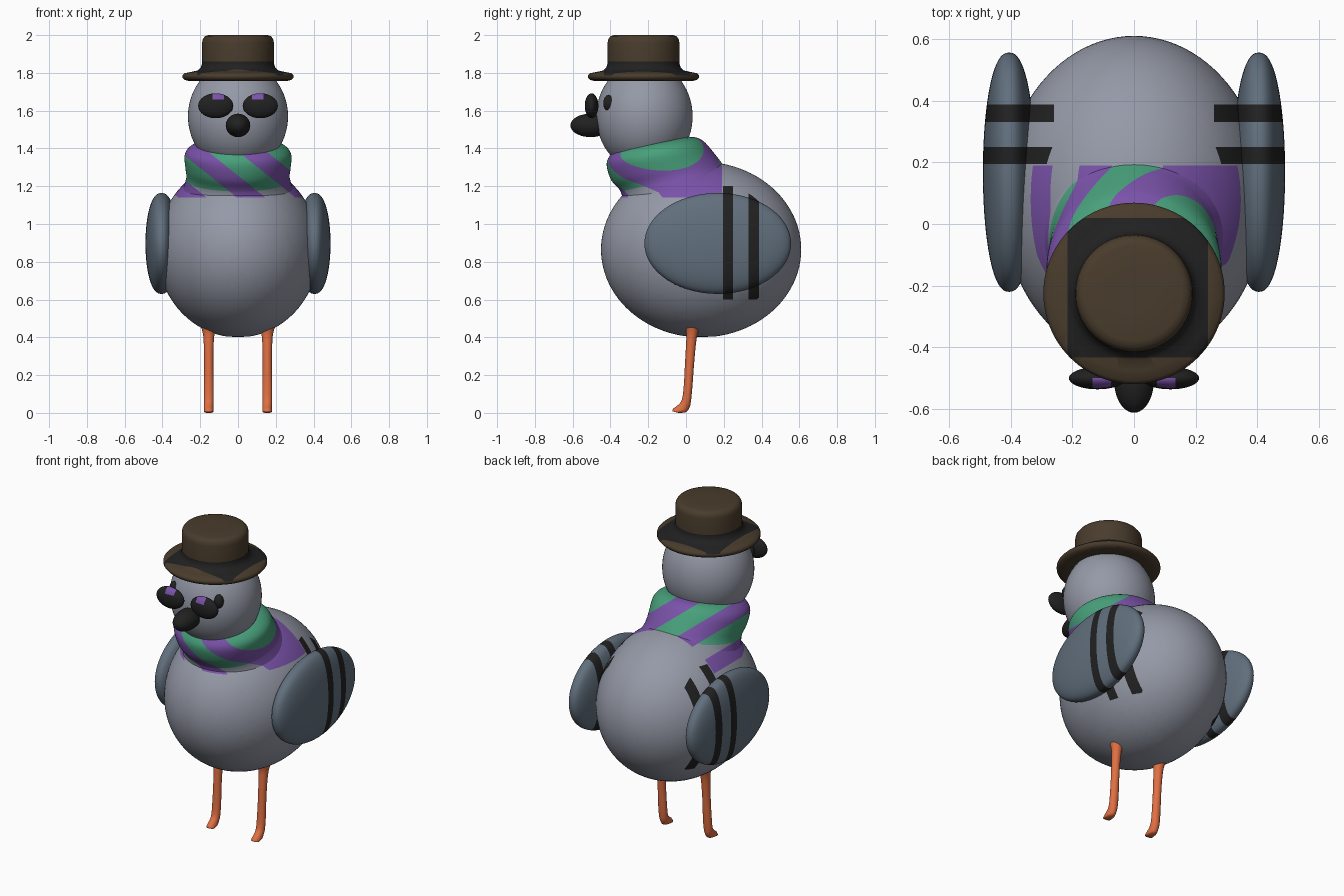
import bpy, bmesh, math
from mathutils import Vector

if "Cube" in bpy.data.objects:
    bpy.data.objects.remove(bpy.data.objects["Cube"])


def mat(name, r, g, b):
    m = bpy.data.materials.new(name)
    m.diffuse_color = (r, g, b, 1)
    m.use_nodes = True
    m.node_tree.nodes["Principled BSDF"].inputs["Base Color"].default_value = m.diffuse_color
    return m


grey = mat("plumage grey", .30, .32, .385)
slate = mat("wing slate", .12, .16, .205)
green = mat("neck green", .065, .35, .20)
purple = mat("neck purple", .195, .085, .40)
black = mat("black", .015, .015, .015)
brown = mat("hat brown", .066, .045, .025)
orange = mat("leg orange", .75, .16, .055)


def finish(name, bm, mats, cuts=(), rule=None):
    """Cut along planes (point, normal), colour faces by rule, smooth, link."""
    for co, no in cuts:
        bmesh.ops.bisect_plane(bm, geom=bm.verts[:] + bm.edges[:] + bm.faces[:],
                               dist=1e-5, plane_co=co, plane_no=no)
    bmesh.ops.recalc_face_normals(bm, faces=bm.faces[:])
    for f in bm.faces:
        f.smooth = True
        if rule:
            f.material_index = rule(f.calc_center_median())
    me = bpy.data.meshes.new(name)
    bm.to_mesh(me)
    bm.free()
    for m in mats:
        me.materials.append(m)
    ob = bpy.data.objects.new(name, me)
    bpy.context.collection.objects.link(ob)
    return ob


def ellipsoid(c, r, seg=64, power=1.0, floor=-9):
    bm = bmesh.new()
    bmesh.ops.create_uvsphere(bm, u_segments=seg, v_segments=seg // 2, radius=1)
    for v in bm.verts:
        x = math.copysign(abs(v.co.x) ** power, v.co.x)
        v.co = Vector((c[0] + x * r[0], c[1] + v.co.y * r[1],
                       max(floor, c[2] + v.co.z * r[2])))
    return bm


def loft(rings, cx=0, seg=64, steps=4):
    """Skin rings given as (front y, front z, back y, back z, half width)."""
    fine = []
    for i in range(len(rings) - 1):
        a, b = rings[max(i - 1, 0)], rings[i]
        c, d = rings[i + 1], rings[min(i + 2, len(rings) - 1)]
        for k in range(steps):
            t = k / steps
            fine.append([.5 * (2 * q + (s - p) * t + (2 * p - 5 * q + 4 * s - w) * t * t
                               + (3 * q - p - 3 * s + w) * t ** 3)
                         for p, q, s, w in zip(a, b, c, d)])
    fine.append(rings[-1])
    bm = bmesh.new()
    loops = []
    for yf, zf, yb, zb, rx in fine:
        loop = []
        for j in range(seg):
            a = 2 * math.pi * j / seg
            m = (1 - math.cos(a)) / 2
            loop.append(bm.verts.new((cx + rx * math.sin(a), yf + (yb - yf) * m,
                                      zf + (zb - zf) * m)))
        loops.append(loop)
    for p, q in zip(loops, loops[1:]):
        for j in range(seg):
            k = (j + 1) % seg
            bm.faces.new((p[j], p[k], q[k], q[j]))
    bm.faces.new(loops[0])
    bm.faces.new(loops[-1])
    return bm


# slanted neck stripes, shared by neck and body
SLANT = Vector((1, 0, 1.25))
stripe_cuts = [((s, 0, 0), SLANT) for k in range(-2, 3)
               for s in (1.42 + .31 * k, 1.57 + .31 * k)]
stripe_cuts += [((0, .19, 0), (0, 1, 0)), ((0, 0, 1.14), (0, 0, 1))]


def is_purple(p):
    return p.z > 1.14 and p.y < .19 and (p.dot(SLANT) - 1.42) % .31 < .15


# wing bars, shared by wings and body
BARS = ((.195, .25), (.33, .387))
bar_cuts = [((0, y, 0), (0, 1, 0)) for bar in BARS for y in bar]


def is_bar(p):
    return abs(p.x) > .26 and .6 < p.z < 1.2 and any(a < p.y < b for a, b in BARS)


# body
box_cuts = [((x, 0, 0), (1, 0, 0)) for x in (-.26, .26)]
box_cuts += [((0, 0, z), (0, 0, 1)) for z in (.6, 1.2)]
finish("body", ellipsoid((0, .08, .865), (.43, .53, .465), 96, floor=.403),
       [grey, purple, black], stripe_cuts + bar_cuts + box_cuts,
       lambda p: 2 if is_bar(p) else 1 if is_purple(p) else 0)

# neck
neck = loft([(-.33, 1.08, .32, 1.20, .31), (-.345, 1.17, .21, 1.30, .275),
             (-.395, 1.23, .165, 1.355, .278), (-.42, 1.31, .12, 1.41, .283),
             (-.405, 1.36, .09, 1.44, .262), (-.37, 1.395, .045, 1.46, .215),
             (-.30, 1.41, -.04, 1.46, .15)], seg=96)
finish("neck", neck, [grey, purple, green],
       stripe_cuts + [((0, -.36, 1.17), (0, -.21, 1))],
       lambda p: 1 if is_purple(p) else 2 if p.z > 1.17 + .21 * (p.y + .36) else 0)

# head and beak
finish("head", ellipsoid((0, -.22, 1.57), (.265, .255, .29)), [grey])
finish("beak", ellipsoid((0, -.505, 1.522), (.065, .107, .062), 40), [black])

# hat: lathe profile of (radius, height)
profile = [(.10, 1.765), (.20, 1.758), (.26, 1.757), (.283, 1.763), (.294, 1.775),
           (.294, 1.787), (.283, 1.798), (.25, 1.805), (.215, 1.812), (.197, 1.828),
           (.190, 1.85), (.190, 1.96), (.186, 1.98), (.174, 1.995), (.155, 2.0), (.06, 2.0)]
HY = -.225
hat_cuts = [((x, 0, 0), (1, 0, 0)) for x in (-.215, .24)]
hat_cuts += [((0, y, 0), (0, 1, 0)) for y in (-.433, .02)]
hat_cuts += [((0, 0, 1.86), (0, 0, 1))]
finish("hat", loft([(HY - r, z, HY + r, z, r) for r, z in profile], seg=96, steps=1),
       [brown, black], hat_cuts,
       lambda p: int(1.79 < p.z < 1.86 and -.215 < p.x < .24 and -.433 < p.y < .02))

for side, sx in (("right", 1), ("left", -1)):
    # wing
    finish(side + "_wing", ellipsoid((sx * .405, .168, .897), (.085, .388, .267), 72, .85),
           [slate, black], bar_cuts, lambda p: int(is_bar(p)))

    # spectacle lens with purple glint, and dark eye patch behind it
    finish(side + "_lens", ellipsoid((sx * .118, -.5, 1.626), (.093, .036, .066), 40),
           [black, purple],
           [((sx * .075, 0, 0), (1, 0, 0)), ((sx * .135, 0, 0), (1, 0, 0)),
            ((0, 0, 1.658), (0, 0, 1)), ((0, -.5, 0), (0, 1, 0))],
           lambda p: int(p.z > 1.658 and .075 < abs(p.x) < .135 and p.y < -.5))
    finish(side + "_eye", ellipsoid((sx * .155, -.41, 1.64), (.028, .028, .042), 24), [black])

    # leg curving into a short foot
    finish(side + "_leg", loft([
        (-.01, .47, .08, .47, .045), (.002, .42, .062, .42, .031),
        (.0, .36, .052, .36, .026), (-.006, .25, .042, .25, .024),
        (-.012, .14, .034, .14, .026), (-.022, .07, .026, .06, .026),
        (-.042, .042, .018, .028, .025), (-.068, .022, .0, .004, .026),
        (-.072, .008, -.04, .0, .024)], cx=sx * .155, seg=24), [orange])
